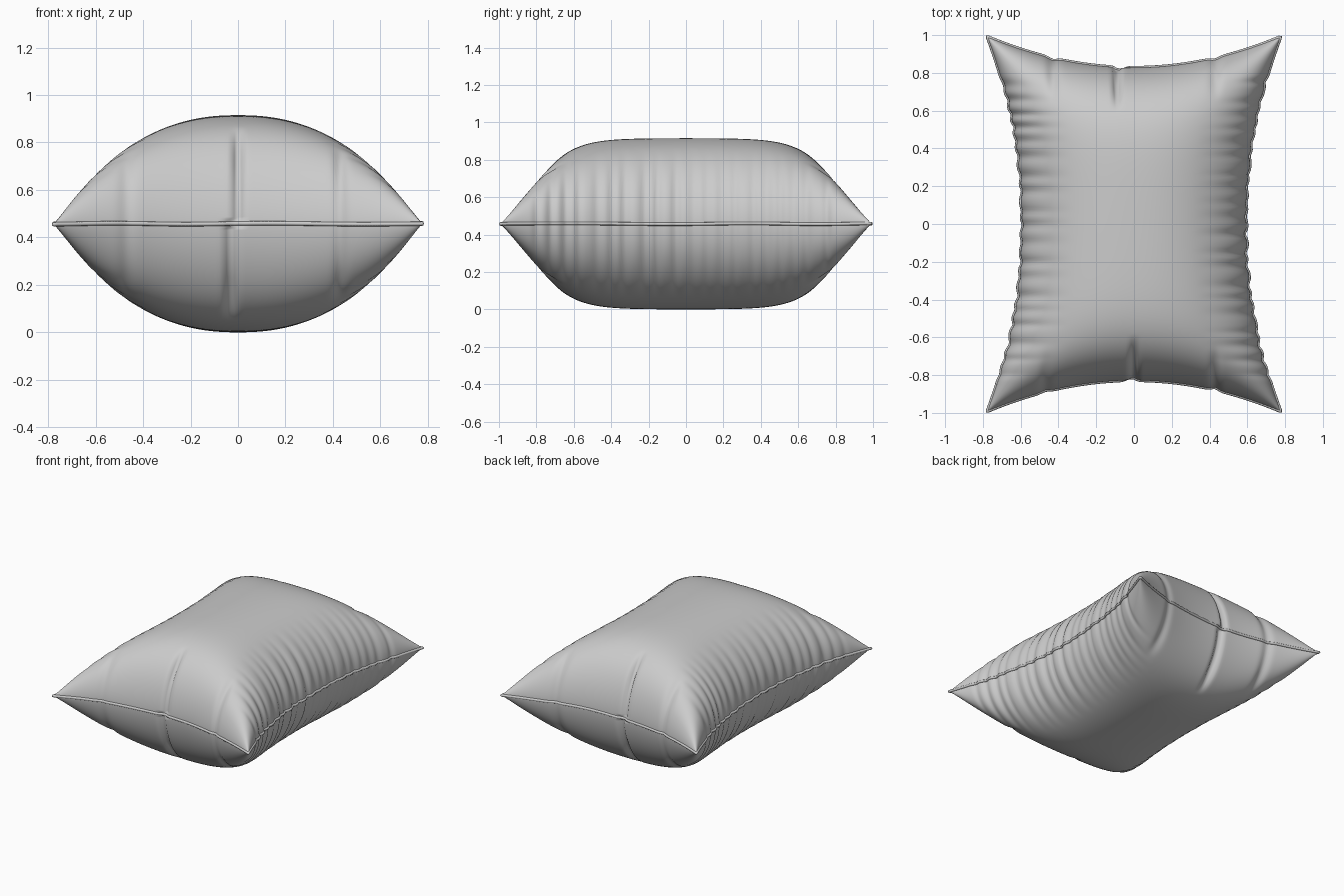
import bpy, math, random

if "Cube" in bpy.data.objects:
    bpy.data.objects.remove(bpy.data.objects["Cube"])

random.seed(4)
NX, NY = 150, 200
MID = 0.4575
HALF = 0.4575
SEAM_R = 0.009

# irregular side puckers: (position along side, width, strength) for each side
puckers = {}
for sx in (-1, 1):
    row, p = [], -0.8
    while p < 0.8:
        row.append((p, random.uniform(0.018, 0.03), random.uniform(0.5, 1.0)))
        p += random.uniform(0.065, 0.11)
    puckers[sx] = row

# end creases: (end, layer, x, width, depth); layer 0 means both
creases = [(-1, 1, 0.0, 0.018, 0.10), (-1, -1, -0.03, 0.022, 0.10),
           (1, 1, -0.09, 0.018, 0.10), (1, -1, -0.06, 0.022, 0.10),
           (-1, 0, 0.43, 0.025, 0.05), (-1, 0, -0.47, 0.03, 0.03),
           (1, 0, -0.43, 0.03, 0.05), (1, 0, 0.43, 0.03, 0.04)]


def smooth(a, b, v):
    v = max(0.0, min(1.0, (v - a) / (b - a)))
    return v * v * (3 - 2 * v)


def surface(a, b, layer):
    """Point on the inflated cushion; a, b in -1..1, layer +1 top, -1 bottom."""
    s, t = math.sin(a * math.pi / 2), math.sin(b * math.pi / 2)
    as_, at = min(1, abs(s)), min(1, abs(t))
    x = s * (0.598 + 0.179 * at ** 2.1)
    y = t * (0.828 + 0.164 * as_ ** 2.0)
    f = max(0, 1 - as_ ** 2.25) ** 0.5
    g = max(0, 1 - at ** 5.5) ** 0.6 * (1 - 0.04 * at * at)
    h = HALF * f * g

    # puckers gathered along the long sides
    sx = 1 if s > 0 else -1
    k = sum(d * math.exp(-((y - p) / w) ** 2) for p, w, d in puckers[sx])
    fade = 1 - smooth(0.7, 0.95, at)
    x -= sx * 0.016 * k * fade * smooth(0.65, 1.0, as_)
    h *= 1 - 0.022 * k * fade * smooth(0.5, 0.85, as_)

    # creases folded into the short ends
    ty = 1 if t > 0 else -1
    for end, lay, cx, w, d in creases:
        if end != ty:
            continue
        amount = 1 if lay in (0, layer) else 0
        if at > 0.999 and lay != 0:
            amount = 0.5
        e = math.exp(-((x - cx) / w) ** 2) * amount * smooth(0.7, 0.92, at)
        h *= 1 - d * e
        y -= ty * 0.25 * d * e
    z = MID + layer * h + 0.002 * math.sin(9 * x + 7 * y) * smooth(0.9, 1, max(as_, at))
    return (x, y, z)


# cushion body: top and bottom grids sharing one border
verts, faces, index = [], [], {}
for layer in (1, -1):
    for j in range(NY + 1):
        for i in range(NX + 1):
            edge = i in (0, NX) or j in (0, NY)
            key = (i, j, 0 if edge else layer)
            if key not in index:
                index[key] = len(verts)
                verts.append(surface(2 * i / NX - 1, 2 * j / NY - 1, layer))
    for j in range(NY):
        for i in range(NX):
            quad = []
            for ci, cj in ((i, j), (i + 1, j), (i + 1, j + 1), (i, j + 1)):
                edge = ci in (0, NX) or cj in (0, NY)
                quad.append(index[(ci, cj, 0 if edge else layer)])
            faces.append(quad if layer == 1 else quad[::-1])
mesh = bpy.data.meshes.new("cushion_body")
mesh.from_pydata(verts, [], faces)
mesh.shade_smooth()
body = bpy.data.objects.new("cushion_body", mesh)
bpy.context.collection.objects.link(body)

# seam bead following the border
border = [(i, 0) for i in range(NX)] + [(NX, j) for j in range(NY)]
border += [(i, NY) for i in range(NX, 0, -1)] + [(0, j) for j in range(NY, 0, -1)]
path = []
for i, j in border:
    p = verts[index[(i, j, 0)]]
    if not path or math.dist(p, path[-1]) > 0.006:
        path.append(p)
curve = bpy.data.curves.new("seam", 'CURVE')
curve.dimensions = '3D'
curve.bevel_depth = SEAM_R
curve.bevel_resolution = 2
spline = curve.splines.new('POLY')
spline.points.add(len(path) - 1)
for pt, co in zip(spline.points, path):
    pt.co = (*co, 1)
spline.use_cyclic_u = True
seam = bpy.data.objects.new("seam", curve)
bpy.context.collection.objects.link(seam)
bpy.context.view_layer.objects.active = seam
seam.select_set(True)
bpy.ops.object.convert(target='MESH')
bpy.context.object.data.shade_smooth()
